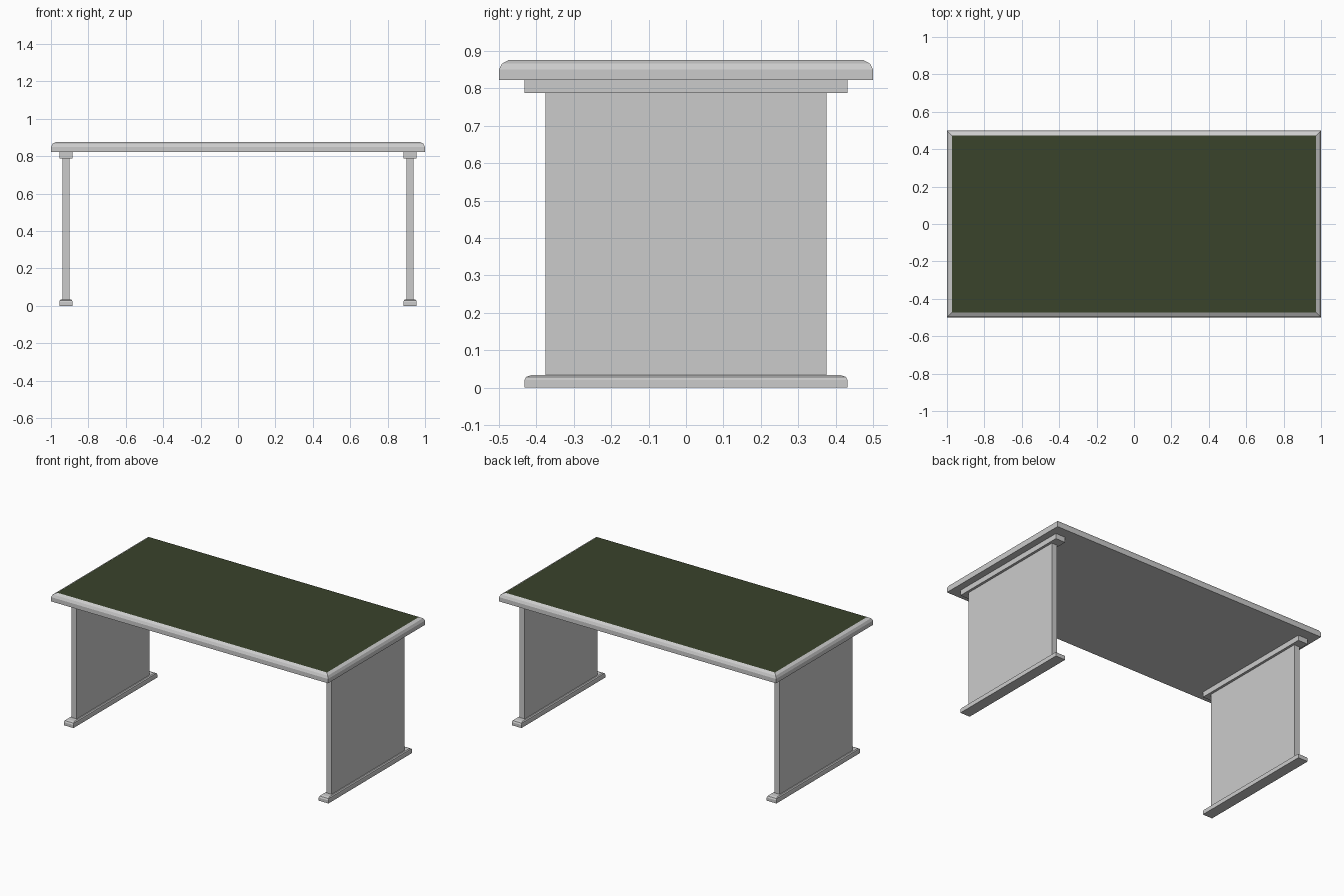
import bpy, bmesh

if "Cube" in bpy.data.objects:
    bpy.data.objects.remove(bpy.data.objects["Cube"])


def stack(name, rings, cx=0.0):
    """Solid from stacked rectangles: (half x, half y, z), bottom to top."""
    bm = bmesh.new()
    loops = []
    for hx, hy, z in rings:
        loops.append([bm.verts.new((sx * hx, sy * hy, z))
                      for sx, sy in ((-1, -1), (1, -1), (1, 1), (-1, 1))])
    bm.faces.new(loops[0][::-1])
    for a, b in zip(loops, loops[1:]):
        for i in range(4):
            j = (i + 1) % 4
            bm.faces.new((a[i], a[j], b[j], b[i]))
    bm.faces.new(loops[-1])
    me = bpy.data.meshes.new(name)
    bm.to_mesh(me)
    bm.free()
    ob = bpy.data.objects.new(name, me)
    ob.location.x = cx
    bpy.context.collection.objects.link(ob)
    return ob


# Table top with a rounded rim and a green writing surface
top = stack("table_top", [(1.0, 0.5, 0.822), (1.0, 0.5, 0.85),
                          (0.992, 0.492, 0.866), (0.974, 0.474, 0.876)])
grey = bpy.data.materials.new("rim_grey")
grey.diffuse_color = (0.8, 0.8, 0.8, 1)
grey.use_nodes = True
grey.node_tree.nodes["Principled BSDF"].inputs["Base Color"].default_value = grey.diffuse_color
green = bpy.data.materials.new("surface_green")
green.diffuse_color = (0.042, 0.056, 0.024, 1)
green.use_nodes = True
green.node_tree.nodes["Principled BSDF"].inputs["Base Color"].default_value = green.diffuse_color
top.data.materials.append(grey)
top.data.materials.append(green)
top.data.polygons[-1].material_index = 1

for side, s in (("left", -1), ("right", 1)):
    cx = s * 0.92
    # Foot with rounded upper edges
    stack(side + "_foot", [(0.035, 0.432, 0), (0.035, 0.432, 0.02),
                           (0.033, 0.427, 0.029), (0.027, 0.412, 0.034)], cx)
    # Upright leg panel
    stack(side + "_leg_panel", [(0.019, 0.376, 0.034), (0.019, 0.376, 0.788)], cx)
    # Support rail under the top
    stack(side + "_support_rail", [(0.035, 0.432, 0.788), (0.035, 0.432, 0.822)], cx)
